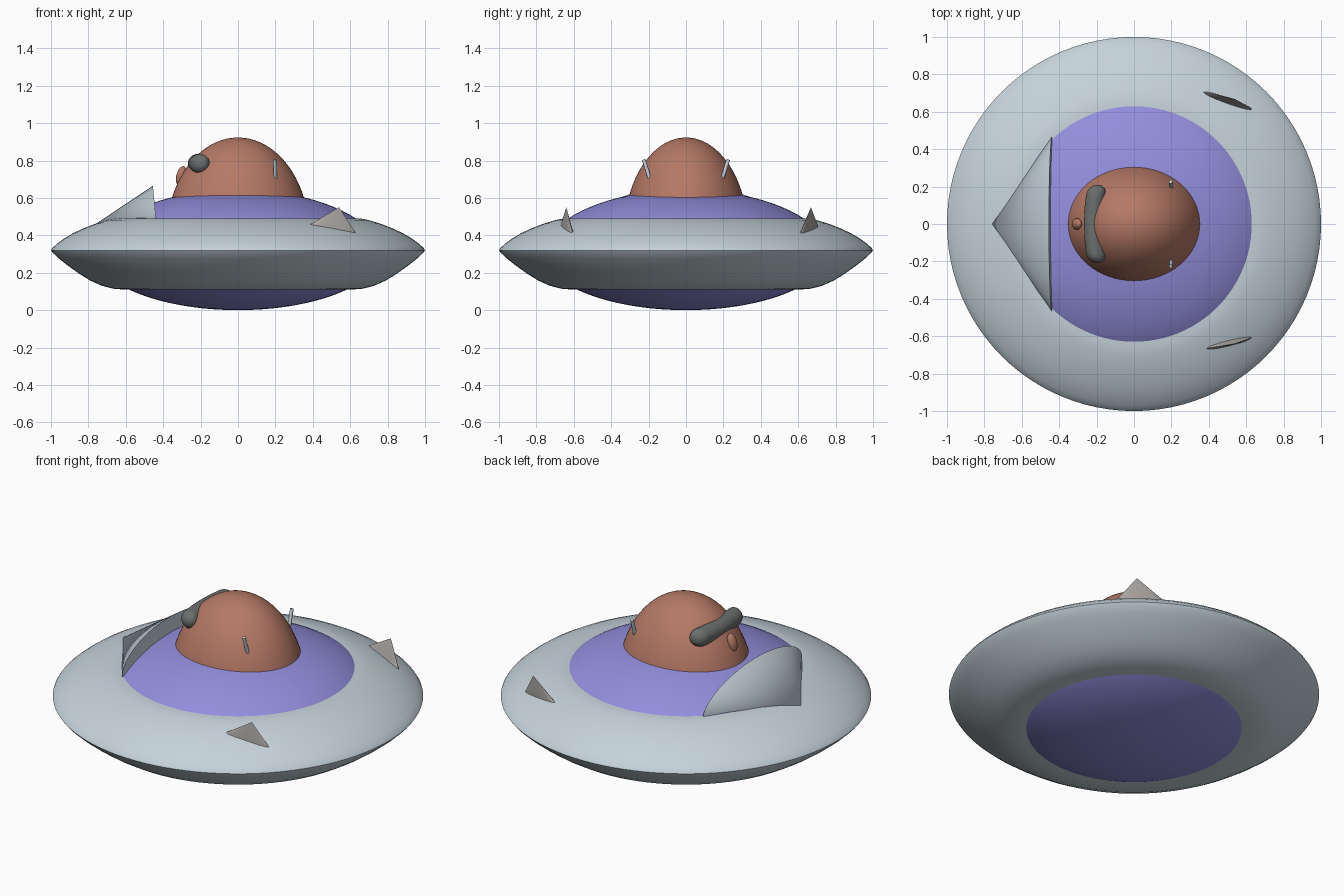
import bpy, bmesh, math
from mathutils import Vector, Matrix

if "Cube" in bpy.data.objects:
    bpy.data.objects.remove(bpy.data.objects["Cube"])


def material(name, rgb):
    m = bpy.data.materials.new(name)
    m.diffuse_color = (*rgb, 1)
    m.use_nodes = True
    m.node_tree.nodes["Principled BSDF"].inputs["Base Color"].default_value = m.diffuse_color
    return m


PALE = material("pale_grey", (0.56, 0.65, 0.70))
PURPLE = material("lavender", (0.29, 0.27, 0.72))
BROWN = material("terracotta", (0.46, 0.19, 0.13))
DARK = material("dark_grey", (0.15, 0.16, 0.16))
STONE = material("warm_grey", (0.42, 0.40, 0.38))


def finish(name, bm, mat, smooth=35):
    bmesh.ops.recalc_face_normals(bm, faces=bm.faces)
    me = bpy.data.meshes.new(name)
    bm.to_mesh(me)
    bm.free()
    ob = bpy.data.objects.new(name, me)
    bpy.context.collection.objects.link(ob)
    me.materials.append(mat)
    if smooth:
        bpy.ops.object.select_all(action='DESELECT')
        ob.select_set(True)
        bpy.context.view_layer.objects.active = ob
        bpy.ops.object.shade_smooth_by_angle(angle=math.radians(smooth))
    return ob


def lathe(name, profile, mat, closed=False, sides=96):
    bm = bmesh.new()
    rings = []
    for r, z in profile:
        if r < 1e-5:
            rings.append([bm.verts.new((0, 0, z))] * sides)
        else:
            rings.append([bm.verts.new((r * math.cos(a), r * math.sin(a), z))
                          for a in (math.tau * i / sides for i in range(sides))])
    pairs = list(zip(rings, rings[1:]))
    if closed:
        pairs.append((rings[-1], rings[0]))
    for p, q in pairs:
        for i in range(sides):
            j = (i + 1) % sides
            bm.faces.new(list(dict.fromkeys((p[i], p[j], q[j], q[i]))))
    return finish(name, bm, mat)


def ellipsoid(name, centre, radii, mat, tilt=0):
    bm = bmesh.new()
    bmesh.ops.create_uvsphere(bm, u_segments=48, v_segments=28, radius=1)
    bm.transform(Matrix.Translation(centre) @ Matrix.Rotation(tilt, 4, 'Y')
                 @ Matrix.Diagonal((*radii, 1)))
    return finish(name, bm, mat)


def spike(name, apex, base, mat, smooth=0):
    bm = bmesh.new()
    ring = [bm.verts.new(p) for p in base]
    tip = bm.verts.new(apex)
    bm.faces.new(ring)
    for i, v in enumerate(ring):
        bm.faces.new((v, ring[(i + 1) % len(ring)], tip))
    return finish(name, bm, mat, smooth)


# saucer rim
lathe("saucer_rim", [(0.55, 0.49), (0.655, 0.49), (0.70, 0.481), (0.76, 0.463),
                     (0.82, 0.440), (0.88, 0.412), (0.93, 0.383), (0.97, 0.353),
                     (0.992, 0.333), (1.0, 0.32), (0.992, 0.308), (0.96, 0.278),
                     (0.91, 0.238), (0.85, 0.195), (0.79, 0.158), (0.73, 0.131),
                     (0.67, 0.115), (0.61, 0.11), (0.50, 0.11)], PALE, True)

# core body bulging above and below the rim
angles = [math.radians(65) * i / 14 for i in range(15)]
lathe("core_body",
      [(0.77 * math.sin(a), 0.283 + 0.36 * math.cos(a)) for a in angles]
      + [(0.77 * math.sin(a), 0.318 - 0.318 * math.cos(a)) for a in reversed(angles)],
      PURPLE)

# head dome, open ellipsoid sunk into the core
bm = bmesh.new()
bmesh.ops.create_uvsphere(bm, u_segments=64, v_segments=40, radius=1)
bm.transform(Matrix.Translation((0, 0, 0.40)) @ Matrix.Diagonal((0.382, 0.333, 0.523, 1)))
bmesh.ops.bisect_plane(bm, geom=bm.verts[:] + bm.edges[:] + bm.faces[:],
                       plane_co=(0, 0, 0.56), plane_no=(0, 0, -1), clear_outer=True)
finish("head_dome", bm, BROWN)

# nose
ellipsoid("nose", (-0.305, 0, 0.72), (0.024, 0.03, 0.052), BROWN, 0.3)

# visor: gently bowed round-ended tube
bm = bmesh.new()
bmesh.ops.create_uvsphere(bm, u_segments=32, v_segments=24, radius=0.052,
                          matrix=Matrix.Rotation(math.pi / 2, 4, 'X'))
half = 0.158
ends = [[v for v in bm.verts if v.co.y * s > -1e-5] for s in (1, -1)]
cut = bmesh.ops.bisect_plane(bm, geom=bm.verts[:] + bm.edges[:] + bm.faces[:],
                             plane_co=(0, 0, 0), plane_no=(0, 1, 0))
bm.free()
bm = bmesh.new()
steps, sides, rad = 12, 28, 0.052
spine = [(-half - rad * math.cos(t), rad * math.sin(t))
         for t in (math.pi / 2 * i / 8 for i in range(1, 9))]
spine += [(-half + 2 * half * i / steps, rad) for i in range(1, steps)]
spine += [(-y, r) for y, r in reversed(spine[:8])]
rings = []
for y, r in spine:
    x = -0.216 + 0.022 * (y / 0.21) ** 2
    rings.append([bm.verts.new((x + r * math.cos(a), y, 0.783 + r * math.sin(a)))
                  for a in (math.tau * k / sides for k in range(sides))])
for p, q in zip(rings, rings[1:]):
    for k in range(sides):
        bm.faces.new((p[k], p[(k + 1) % sides], q[(k + 1) % sides], q[k]))
bm.faces.new(rings[0])
bm.faces.new(rings[-1])
finish("visor", bm, DARK, 50)

# pair of small antenna pegs
for side, s in (("right", -1), ("left", 1)):
    low, high = Vector((0.20, s * 0.195, 0.705)), Vector((0.197, s * 0.226, 0.805))
    d = high - low
    bm = bmesh.new()
    bmesh.ops.create_cone(bm, cap_ends=True, segments=12, radius1=0.01, radius2=0.01,
                          depth=d.length,
                          matrix=Matrix.Translation((low + high) / 2)
                          @ d.to_track_quat('Z', 'Y').to_matrix().to_4x4())
    finish(side + "_antenna", bm, PALE)

# tail hood: flattened cone lying on the rim, cut face towards the dome
hood = []
for i in range(40):
    a = math.tau * i / 40
    hood.append((-0.437 - 0.018 * math.sin(a), 0.47 * math.cos(a), 0.475 + 0.19 * math.sin(a)))
spike("tail_hood", (-0.76, 0, 0.462), hood, PALE, 20)

# two thin fins, sunk into the rim
for name, a, b, apex in (
        ("right_fin", (0.39, -0.665, 0.46), (0.625, -0.608, 0.42), (0.54, -0.64, 0.55)),
        ("left_fin", (0.39, 0.70, 0.46), (0.625, 0.615, 0.42), (0.54, 0.668, 0.55))):
    a, b, apex = Vector(a), Vector(b), Vector(apex)
    a, b = apex + (a - apex) * 1.15, apex + (b - apex) * 1.15
    across = Vector((a.y - b.y, b.x - a.x, 0)).normalized() * 0.018
    base = [(a + b) / 2 + (a - b) / 2 * math.cos(t) + across * math.sin(t)
            for t in (math.tau * i / 24 for i in range(24))]
    spike(name, apex, base, STONE, 35)
